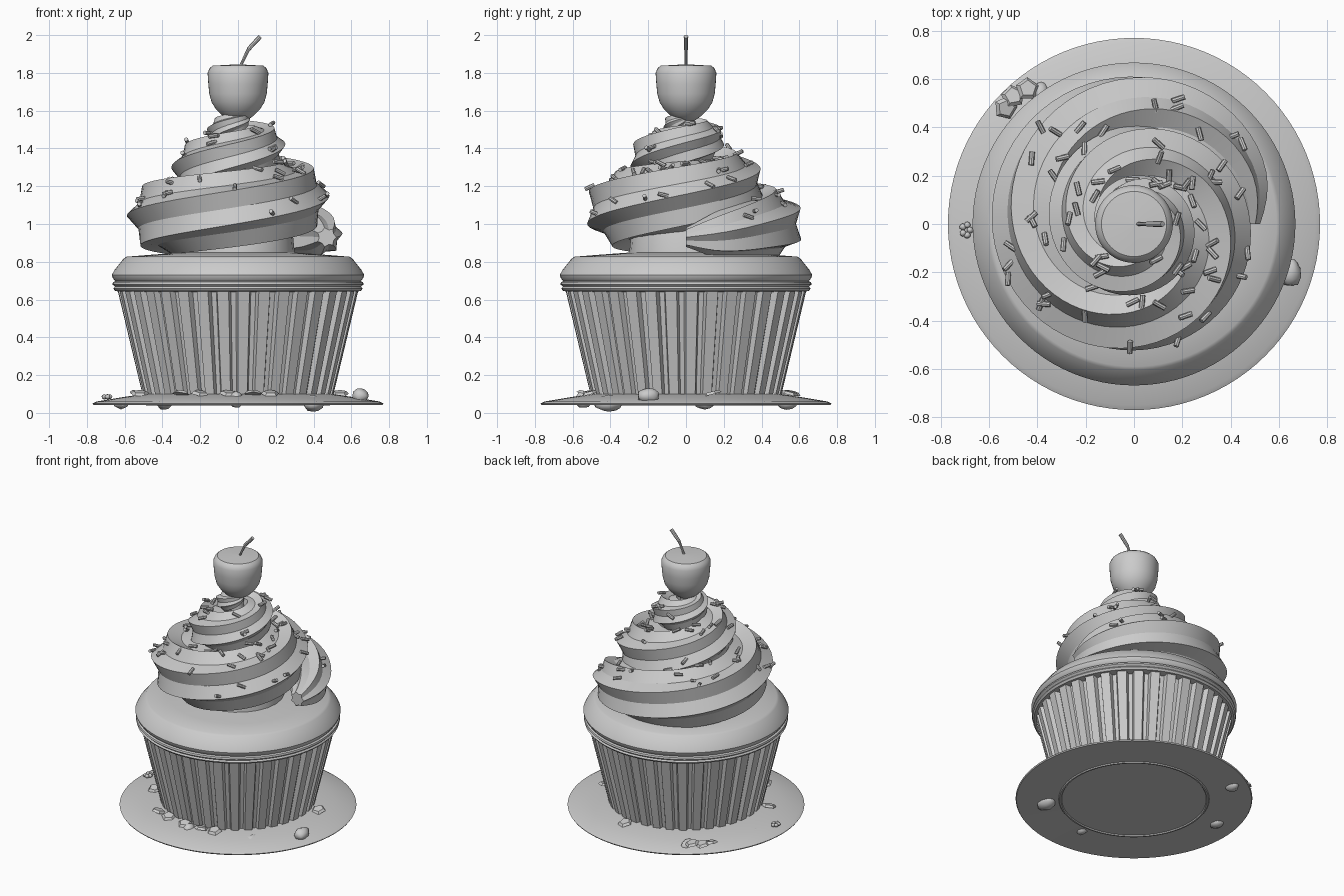
import bpy, bmesh, math, random
from math import sin, cos, pi, radians
from mathutils import Vector, Matrix
from mathutils.bvhtree import BVHTree

random.seed(4)
if "Cube" in bpy.data.objects:
    bpy.data.objects.remove(bpy.data.objects["Cube"])

mat = bpy.data.materials.new("plain grey")
mat.use_nodes = True
GREY = (0.6, 0.6, 0.6, 1)
mat.diffuse_color = GREY
mat.node_tree.nodes["Principled BSDF"].inputs["Base Color"].default_value = GREY


def make(name, bm, angle=30):
    bmesh.ops.recalc_face_normals(bm, faces=bm.faces)
    me = bpy.data.meshes.new(name)
    bm.to_mesh(me)
    bm.free()
    me.materials.append(mat)
    ob = bpy.data.objects.new(name, me)
    bpy.context.collection.objects.link(ob)
    bpy.ops.object.select_all(action='DESELECT')
    ob.select_set(True)
    bpy.context.view_layer.objects.active = ob
    bpy.ops.object.shade_smooth_by_angle(angle=radians(angle))
    return ob


def loft(rings):
    """Skin closed rings of points and cap both ends."""
    bm = bmesh.new()
    loops = [[bm.verts.new(p) for p in ring] for ring in rings]
    n = len(loops[0])
    for a, b in zip(loops, loops[1:]):
        for i in range(n):
            j = (i + 1) % n
            bm.faces.new((a[i], a[j], b[j], b[i]))
    bm.faces.new(loops[0][::-1])
    bm.faces.new(loops[-1])
    return bm


def lathe(name, profile, steps=96, angle=30):
    ring = lambda r, z: [(r * cos(2 * pi * i / steps), r * sin(2 * pi * i / steps), z)
                         for i in range(steps)]
    return make(name, loft([ring(r, z) for r, z in profile]), angle)


def interp(keys, t):
    """Smooth interpolation through rows whose first value is the parameter."""
    for i in range(len(keys) - 1):
        a, b = keys[i], keys[i + 1]
        if t <= b[0]:
            p, q = keys[max(i - 1, 0)], keys[min(i + 2, len(keys) - 1)]
            h = b[0] - a[0]
            u = (t - a[0]) / h
            out = []
            for k in range(1, len(a)):
                ma = (b[k] - p[k]) / (b[0] - p[0]) * h
                mb = (q[k] - a[k]) / (q[0] - a[0]) * h
                out.append((2*u**3 - 3*u*u + 1) * a[k] + (u**3 - 2*u*u + u) * ma
                           + (3*u*u - 2*u**3) * b[k] + (u**3 - u*u) * mb)
            return out
    return list(keys[-1][1:])


# Plate with a shallow foot ring underneath
lathe("plate", [(0.01, 0.045), (0.47, 0.045), (0.475, 0.038), (0.485, 0.038), (0.49, 0.045),
                (0.765, 0.042), (0.77, 0.05), (0.75, 0.06), (0.62, 0.082), (0.5, 0.1), (0.01, 0.1)])

# Pleated paper cup
PLEATS = 36


def pleat_ring(r, z, depth):
    pts = []
    for k in range(PLEATS):
        for f, d in ((0, 0), (0.55, 0), (0.65, -depth), (0.9, -depth)):
            a = 2 * pi * (k + f) / PLEATS
            pts.append(((r + d) * cos(a), (r + d) * sin(a), z))
    return pts


make("paper_cup", loft([pleat_ring(0.505, 0.095, 0.025), pleat_ring(0.64, 0.66, 0.035)]), 15)
lathe("cup_rim", [(0.6, 0.64), (0.65, 0.645), (0.66, 0.658), (0.652, 0.668), (0.665, 0.68),
                  (0.662, 0.692), (0.65, 0.698), (0.6, 0.7)])

# Cake crown
lathe("cake_top", [(0.6, 0.67), (0.645, 0.69), (0.664, 0.715), (0.668, 0.73), (0.655, 0.755),
                   (0.605, 0.818), (0.59, 0.827), (0.45, 0.838), (0.01, 0.87)])

# Frosting coil: turns, orbit radius, height, tube radius
COIL = [(0, 0.47, 0.93, 0.05), (0.06, 0.465, 0.945, 0.12), (0.15, 0.45, 0.98, 0.165),
        (0.25, 0.43, 1.0, 0.19), (0.5, 0.38, 1.04, 0.2), (0.75, 0.33, 1.08, 0.2),
        (1, 0.28, 1.14, 0.195), (1.25, 0.235, 1.21, 0.175), (1.5, 0.19, 1.29, 0.155),
        (1.75, 0.155, 1.35, 0.14), (2, 0.125, 1.41, 0.12), (2.25, 0.1, 1.45, 0.1),
        (2.5, 0.08, 1.49, 0.08), (2.75, 0.06, 1.53, 0.055), (3, 0.03, 1.56, 0.02)]
LOBES, STEPS = 7, 200


def coil_ring(t):
    orbit, z, tube = interp(COIL, t)
    a = 2 * pi * t
    out = Vector((cos(a), sin(a), 0))
    centre = out * orbit + Vector((0, 0, z))
    pts = []
    for k in range(2 * LOBES):
        b = pi * k / LOBES + 2 * pi * 0.3 * t
        r = tube * (1.04 if k % 2 == 0 else 0.8)
        pts.append(centre + r * (cos(b) * out + sin(b) * Vector((0, 0, 1))))
    return pts


bm = loft([coil_ring(3 * i / STEPS) for i in range(STEPS + 1)])
surface = BVHTree.FromBMesh(bm)
make("frosting_coil", bm, 25)
lathe("frosting_core", [(0.3, 0.85), (0.28, 1.05), (0.16, 1.3), (0.05, 1.42), (0.035, 1.5),
                        (0.045, 1.56)], 24)

# Cherry and bent stem
lathe("cherry", [(0.02, 1.542), (0.05, 1.55), (0.085, 1.575), (0.115, 1.605), (0.14, 1.645),
                 (0.152, 1.69), (0.157, 1.74), (0.161, 1.8), (0.15, 1.825), (0.135, 1.838),
                 (0.01, 1.845)], 48, 28)


def rod(a, b, r0, r1, sides=8):
    a, b = Vector(a), Vector(b)
    turn = (b - a).to_track_quat('Z', 'Y')
    circle = [Vector((cos(2 * pi * i / sides), sin(2 * pi * i / sides), 0)) for i in range(sides)]
    return [[p + turn @ (c * r) for c in circle] for p, r in ((a, r0), (b, r1))]


make("cherry_stem", loft(rod((0.01, 0, 1.83), (0.055, 0, 1.925), 0.007, 0.009)
                         + rod((0.055, 0, 1.925), (0.118, 0, 1.993), 0.011, 0.012)))

# Sprinkles resting on the frosting
bm = bmesh.new()
count = 0
while count < 72:
    r, a = random.uniform(0.17, 0.6), random.uniform(0, 2 * pi)
    hit = surface.ray_cast(Vector((r * cos(a), r * sin(a), 3)), Vector((0, 0, -1)))
    if hit[0] is None:
        continue
    pos = hit[0] + Vector((0, 0, 0.015))
    rot = Matrix.Rotation(random.uniform(0, 2 * pi), 4, 'Z') @ \
        Matrix.Rotation(radians(random.uniform(60, 110)), 4, 'X')
    bmesh.ops.create_cone(bm, cap_ends=True, segments=8, radius1=0.011, radius2=0.011,
                          depth=0.055, matrix=Matrix.Translation(pos) @ rot)
    count += 1
make("sprinkles", bm)


# Crumbs pressed into the plate, and flakes beside the cup
def lump(bm, x, y, z, size):
    new = bmesh.ops.create_icosphere(bm, subdivisions=2, radius=1)["verts"]
    for v in new:
        v.co = Vector((x, y, z)) + v.co * random.uniform(0.88, 1.08) * Vector(size)


bm = bmesh.new()
for x, y, z, w, h in ((0.65, -0.2, 0.09, 0.055, 0.042), (0.4, -0.41, 0.05, 0.07, 0.043),
                      (-0.01, -0.54, 0.07, 0.045, 0.045), (-0.62, 0.1, 0.05, 0.05, 0.03),
                      (-0.386, 0.53, 0.06, 0.055, 0.045)):
    lump(bm, x, y, z, (w * 0.8, w * 1.1, h))
for i in range(5):
    a = 2 * pi * i / 5
    lump(bm, -0.695 + 0.016 * cos(a), -0.025 + 0.022 * sin(a), 0.085, (0.014, 0.014, 0.014))
make("crumbs", bm, 60)

bm = bmesh.new()
for x, y in ((-0.5, 0.53), (-0.44, 0.56), (-0.53, 0.48), (-0.3, -0.47), (-0.2, -0.5),
             (-0.05, -0.53), (0.08, -0.53), (0.17, -0.51), (-0.52, -0.2), (0.1, 0.55), (0.54, 0.14)):
    tilt = Matrix.Rotation(random.uniform(0, pi), 4, 'Z') @ Matrix.Rotation(0.25, 4, 'X')
    bmesh.ops.create_cone(bm, cap_ends=True, segments=5, radius1=0.05, radius2=0.035, depth=0.015,
                          matrix=Matrix.Translation((x, y, 0.106)) @ tilt)
make("flakes", bm)
